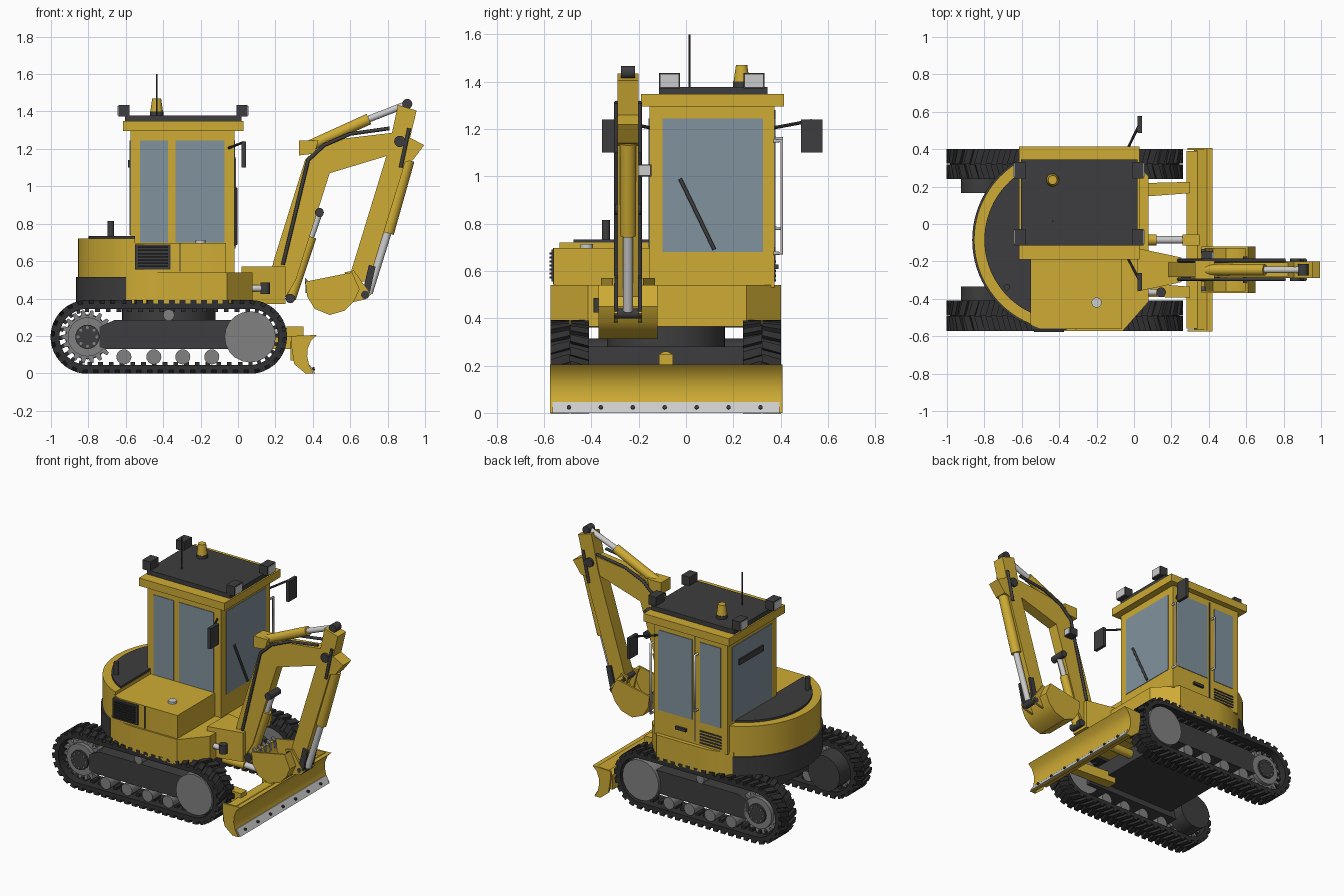
import bpy, bmesh, math
from mathutils import Vector

if "Cube" in bpy.data.objects:
    bpy.data.objects.remove(bpy.data.objects["Cube"])

def mat(name, c):
    m = bpy.data.materials.new(name)
    m.diffuse_color = (*c, 1)
    m.use_nodes = True
    m.node_tree.nodes["Principled BSDF"].inputs["Base Color"].default_value = m.diffuse_color
    return m

YELLOW = mat("yellow paint", (0.62, 0.41, 0.035))
DARK = mat("dark trim", (0.048, 0.048, 0.05))
RUBBER = mat("rubber", (0.03, 0.03, 0.032))
GLASS = mat("window glass", (0.22, 0.29, 0.34))
GREY = mat("grey metal", (0.22, 0.22, 0.22))
LIGHT = mat("bright metal", (0.6, 0.6, 0.6))
CY = -0.085                       # centre line of the undercarriage
SWING = (-0.37, CY)               # slewing centre
BY = -0.245                       # centre line of the digging arm

def finish(name, bm, m):
    bmesh.ops.recalc_face_normals(bm, faces=bm.faces[:])
    me = bpy.data.meshes.new(name)
    bm.to_mesh(me)
    bm.free()
    me.materials.append(m)
    ob = bpy.data.objects.new(name, me)
    bpy.context.collection.objects.link(ob)
    return ob

def extrude(name, pts, lo, hi, m, axis='y'):
    """Closed profile (xz or xy) extruded along y or z."""
    bm = bmesh.new()
    put = (lambda p, t: (p[0], t, p[1])) if axis == 'y' else (lambda p, t: (p[0], p[1], t))
    a = [bm.verts.new(put(p, lo)) for p in pts]
    b = [bm.verts.new(put(p, hi)) for p in pts]
    bm.faces.new(a)
    bm.faces.new(b)
    for i in range(len(pts)):
        j = (i + 1) % len(pts)
        bm.faces.new((a[i], a[j], b[j], b[i]))
    return finish(name, bm, m)

def box(name, x, y, z, m):
    return extrude(name, [(x[0], y[0]), (x[1], y[0]), (x[1], y[1]), (x[0], y[1])], z[0], z[1], m, 'z')

def rod(name, p, q, r, m, r2=None, n=20):
    p, q = Vector(p), Vector(q)
    bm = bmesh.new()
    bmesh.ops.create_cone(bm, cap_ends=True, segments=n, radius1=r, radius2=r if r2 is None else r2, depth=(q - p).length)
    bm.transform((q - p).to_track_quat('Z', 'Y').to_matrix().to_4x4())
    bmesh.ops.translate(bm, verts=bm.verts, vec=(p + q) / 2)
    return finish(name, bm, m)

def pin(name, x, z, r, y0, y1, m):
    return rod(name, (x, y0, z), (x, y1, z), r, m)

def tube(name, pts, r, m):
    cu = bpy.data.curves.new(name, 'CURVE')
    cu.dimensions, cu.bevel_depth, cu.bevel_resolution = '3D', r, 2
    cu.use_fill_caps = True
    sp = cu.splines.new('POLY')
    sp.points.add(len(pts) - 1)
    for pt, c in zip(sp.points, pts):
        pt.co = (*c, 1)
    cu.materials.append(m)
    ob = bpy.data.objects.new(name, cu)
    bpy.context.collection.objects.link(ob)

def circle(cx, cz, r, n, a0=0.0, a1=2 * math.pi):
    return [(cx + r * math.cos(a0 + (a1 - a0) * i / n), cz + r * math.sin(a0 + (a1 - a0) * i / n)) for i in range(n + 1)]

# ---- tracks: belt, chevron lugs, wheels
XR, XF, ZC = -0.805, 0.065, 0.195
RUN, ARC = XF - XR, math.pi * 0.18
TOTAL = 2 * (RUN + ARC)

def loop(s, r):
    s %= TOTAL
    if s < RUN: return XR + s, ZC - r
    s -= RUN
    if s < ARC:
        a = -math.pi / 2 + s / 0.18
        return XF + r * math.cos(a), ZC + r * math.sin(a)
    s -= ARC
    if s < RUN: return XF - s, ZC + r
    a = math.pi / 2 + (s - RUN) / 0.18
    return XR + r * math.cos(a), ZC + r * math.sin(a)

def loop_block(bm, s0, s1, shift, r0, r1, ya, yb):
    """Block on the belt path; its yb end is shifted along the path."""
    v = [bm.verts.new((c[0], y, c[1])) for y, d in ((ya, 0), (yb, shift))
         for c in (loop(s0 + d, r0), loop(s1 + d, r0), loop(s1 + d, r1), loop(s0 + d, r1))]
    for f in ((0, 1, 2, 3), (4, 5, 6, 7), (0, 1, 5, 4), (1, 2, 6, 5), (2, 3, 7, 6), (3, 0, 4, 7)):
        bm.faces.new([v[i] for i in f])

for side, sgn in (("right", -1), ("left", 1)):
    yo, yi = CY + sgn * 0.487, CY + sgn * 0.325
    ym = (yo + yi) / 2
    bm = bmesh.new()
    n = 50
    for i in range(n):
        s, st = i * TOTAL / n, TOTAL / n
        for half in (0, 0.5):
            loop_block(bm, s + half * st, s + (half + 0.5) * st, 0, 0.15, 0.178, yo, yi)
        loop_block(bm, s, s + 0.033, 0.022, 0.176, 0.197, yo, ym + sgn * 0.002)
        loop_block(bm, s + 0.03, s + 0.063, 0.022, 0.176, 0.197, yi, ym - sgn * 0.002)
        loop_block(bm, s, s + 0.025, 0, 0.133, 0.152, ym - 0.03, ym + 0.03)
    finish(side + "_track", bm, RUBBER)
    ya, yb = yi + sgn * 0.03, yo - sgn * 0.025
    extrude(side + "_track_frame", [(-0.74, 0.14), (-0.70, 0.13), (0.03, 0.13), (0.03, 0.25), (-0.04, 0.285), (-0.66, 0.285), (-0.74, 0.25)], yi, yb, DARK)
    pin(side + "_idler", XF, ZC, 0.137, ya, yo - sgn * 0.005, GREY)
    teeth = []
    for i in range(18):
        for da, r in ((-0.12, 0.115), (-0.06, 0.143), (0.06, 0.143), (0.12, 0.115)):
            a = i * math.pi / 9 + da
            teeth.append((XR + r * math.cos(a), ZC + r * math.sin(a)))
    extrude(side + "_sprocket", teeth, ym - 0.03, ym + 0.03, GREY)
    pin(side + "_sprocket_plate", XR, ZC, 0.105, ym, yb, GREY)
    pin(side + "_sprocket_hub", XR, ZC, 0.065, ym, yo - sgn * 0.012, DARK)
    for i in range(8):
        a = i * math.pi / 4
        pin(side + "_hub_bolt", XR + 0.05 * math.cos(a), ZC + 0.05 * math.sin(a), 0.008, ym, yo - sgn * 0.005, GREY)
    pin(side + "_drive_motor", XR, ZC, 0.12, ym, yi - sgn * 0.075, DARK)
    for x in (-0.61, -0.45, -0.295, -0.14):
        pin(side + "_roller", x, 0.088, 0.04, ya, yb + sgn * 0.01, GREY)
    pin(side + "_carrier_roller", -0.37, 0.312, 0.03, ya, yb, GREY)
    # dozer blade push arm
    extrude(side + "_blade_arm", [(-0.1, CY + sgn * 0.22), (0.3, CY + sgn * 0.25), (0.3, CY + sgn * 0.31), (-0.1, CY + sgn * 0.30)], 0.13, 0.2, YELLOW, 'z')

# ---- undercarriage and turntable
box("undercarriage", (-0.66, -0.04), (CY - 0.34, CY + 0.34), (0.17, 0.28), DARK)
rod("turntable", (*SWING, 0.27), (*SWING, 0.37), 0.25, DARK, n=48)

# ---- dozer blade
front = [(0.42, 0.205), (0.39, 0.175), (0.372, 0.13), (0.37, 0.09), (0.38, 0.045), (0.405, 0.0)]
extrude("blade", front + [(0.38, 0.0), (0.33, 0.045), (0.32, 0.12), (0.34, 0.17), (0.39, 0.205)], -0.57, 0.40, YELLOW)
for y in (-0.575, 0.395):
    extrude("blade_end", front + [(0.36, 0.0), (0.30, 0.05), (0.285, 0.15), (0.285, 0.2)], y, y + 0.012, YELLOW)
box("blade_beam", (0.28, 0.35), (-0.56, 0.39), (0.07, 0.17), YELLOW)
extrude("cutting_edge", [(0.385, 0.045), (0.413, 0.0), (0.405, 0.0), (0.378, 0.045)], -0.565, 0.395, LIGHT)
for i in range(7):
    y = -0.495 + 0.135 * i
    rod("edge_bolt", (0.385, y, 0.02), (0.41, y, 0.025), 0.009, DARK, n=8)
rod("blade_cylinder", (-0.05, CY, 0.23), (0.12, CY, 0.23), 0.03, YELLOW)
rod("blade_rod", (0.1, CY, 0.23), (0.29, CY, 0.22), 0.02, LIGHT)
box("blade_lug", (0.26, 0.35), (CY - 0.03, CY + 0.03), (0.13, 0.25), YELLOW)

# ---- rotating body
def rear(r, xcut):
    a = math.acos((xcut - SWING[0]) / r)
    return circle(*SWING, r, 28, a, 2 * math.pi - a)

extrude("counterweight", rear(0.495, -0.6), 0.36, 0.515, DARK, 'z')
extrude("rear_cowl", rear(0.485, -0.55), 0.515, 0.72, YELLOW, 'z')
extrude("rear_deck_plate", rear(0.43, -0.552), 0.72, 0.734, DARK, 'z')
a = math.acos(-0.23 / 0.487)
deck = circle(*SWING, 0.487, 8, math.pi / 2, a)
deck2 = circle(*SWING, 0.487, 8, 2 * math.pi - a, 1.5 * math.pi)
extrude("deck", deck + deck2 + [(-0.06, -0.572), (0.078, -0.415), (0.078, 0.255), (-0.06, 0.402)], 0.365, 0.54, YELLOW, 'z')
extrude("engine_cover", [(-0.56, -0.535), (-0.5, -0.56), (-0.065, -0.56), (-0.065, -0.15), (-0.56, -0.15)], 0.54, 0.698, YELLOW, 'z')
box("engine_grille", (-0.55, -0.36), (-0.568, -0.53), (0.555, 0.69), DARK)
for i in range(7):
    z = 0.568 + i * 0.017
    box("grille_slat", (-0.535, -0.375), (-0.578, -0.56), (z, z + 0.008), RUBBER)
box("cover_seam", (-0.313, -0.307), (-0.563, -0.55), (0.545, 0.697), DARK)
rod("fuel_cap", (-0.2, -0.42, 0.69), (-0.2, -0.42, 0.713), 0.027, LIGHT)
rod("exhaust", (-0.68, -0.338, 0.72), (-0.68, -0.338, 0.815), 0.017, DARK)

# ---- cab
box("cab", (-0.575, -0.02), (-0.155, 0.375), (0.53, 1.3), YELLOW)
box("roof", (-0.615, 0.03), (-0.19, 0.415), (1.295, 1.348), YELLOW)
box("roof_panel", (-0.605, 0.02), (-0.115, 0.345), (1.348, 1.378), DARK)
for x0, x1 in ((-0.525, -0.375), (-0.335, -0.072)):
    box("right_window", (x0, x1), (-0.159, -0.15), (0.70, 1.245), GLASS)
for x0, x1 in ((-0.525, -0.37), (-0.31, -0.055)):
    box("left_window", (x0, x1), (0.37, 0.379), (0.70, 1.245), GLASS)
box("windscreen", (-0.025, -0.016), (-0.1, 0.325), (0.68, 1.245), GLASS)
box("rear_window", (-0.579, -0.57), (-0.1, 0.325), (0.74, 1.245), GLASS)
box("rear_vent", (-0.587, -0.57), (0.0, 0.26), (1.1, 1.14), DARK)
rod("wiper", (-0.01, -0.025, 0.99), (-0.01, 0.12, 0.69), 0.008, DARK)
box("door_seam", (-0.335, -0.327), (0.37, 0.378), (0.56, 1.28), DARK)
box("door_latch", (-0.27, -0.19), (0.37, 0.39), (0.608, 0.628), DARK)
for i in range(5):
    z = 0.555 + i * 0.02
    box("side_louver", (-0.53, -0.37), (0.37, 0.381), (z, z + 0.009), DARK)
for name, x, z0, z1 in (("grab_rail", -0.018, 0.675, 1.15), ("door_handle", -0.35, 0.78, 1.16)):
    tube(name, [(x, 0.37, z0), (x, 0.405, z0), (x, 0.405, z1), (x, 0.37, z1)], 0.008, LIGHT)

# ---- roof fittings and mirrors
for x, s in ((-0.61, -1), (0.022, 1)):
    for y in (-0.07, 0.288):
        box("work_lamp", (x - 0.03, x + 0.03), (y - 0.044, y + 0.044), (1.372, 1.436), DARK)
        box("lamp_lens", (x + s * 0.025, x + s * 0.034), (y - 0.038, y + 0.038), (1.378, 1.43), LIGHT)
rod("beacon_base", (-0.435, 0.235, 1.37), (-0.435, 0.235, 1.4), 0.036, DARK)
rod("beacon", (-0.435, 0.235, 1.398), (-0.435, 0.235, 1.47), 0.034, YELLOW, 0.024)
rod("antenna", (-0.435, 0.015, 1.37), (-0.435, 0.015, 1.6), 0.004, DARK, n=8)
for y0, y1, ya, yb in ((0.37, 0.53, 0.487, 0.578), (-0.15, -0.3, -0.355, -0.262)):
    box("mirror", (0.02, 0.042), (ya, yb), (1.1, 1.24), DARK)
    rod("mirror_arm", (-0.05, y0, 1.205), (0.028, y1, 1.235), 0.007, DARK, n=8)

# ---- swing bracket
extrude("swing_bracket", [(0.02, -0.13), (0.14, -0.155), (0.255, -0.18), (0.255, -0.31), (0.14, -0.335), (0.02, -0.36)], 0.37, 0.57, YELLOW, 'z')
rod("swing_rod", (0.0, -0.365, 0.455), (0.14, -0.365, 0.455), 0.018, LIGHT)
rod("swing_pin", (0.145, -0.365, 0.425), (0.145, -0.365, 0.485), 0.026, DARK)

# ---- boom, arm and their cylinders
extrude("boom", [(0.17, 0.5), (0.19, 0.6), (0.36, 1.145), (0.475, 1.245), (0.86, 1.29), (0.9, 1.24), (0.87, 1.185), (0.49, 1.07), (0.31, 0.5), (0.25, 0.4)], BY - 0.038, BY + 0.038, YELLOW)
extrude("arm", [(0.855, 1.435), (0.955, 1.405), (0.92, 1.26), (0.995, 1.22), (0.935, 1.14), (0.895, 1.13), (0.72, 0.56), (0.69, 0.49), (0.60, 0.495), (0.60, 0.53), (0.805, 1.2)], BY - 0.044, BY + 0.044, YELLOW)
extrude("cylinder_bracket", [(0.325, 1.165), (0.41, 1.175), (0.43, 1.245), (0.325, 1.245)], BY - 0.05, BY + 0.05, YELLOW)
for name, p, mid, q, r in (("boom", (0.28, 0.4), (0.39, 0.73), (0.435, 0.86), 0.03),
                           ("arm", (0.37, 1.21), (0.70, 1.36), (0.905, 1.44), 0.03),
                           ("bucket", (0.91, 1.14), (0.80, 0.75), (0.70, 0.43), 0.034)):
    P, M, Q = [(c[0], BY, c[1]) for c in (p, mid, q)]
    rod(name + "_cylinder", P, M, r, YELLOW)
    rod(name + "_rod", M, Q, r * 0.6, LIGHT)
for x, z, r, w in ((0.28, 0.4, 0.025, 0.05), (0.435, 0.86, 0.024, 0.055), (0.865, 1.24, 0.03, 0.06), (0.905, 1.44, 0.027, 0.03), (0.6, 0.52, 0.016, 0.07), (0.68, 0.42, 0.022, 0.06)):
    pin("pivot_pin", x, z, r, BY - w, BY + w, DARK)
for y in (BY - 0.05, BY + 0.05):
    tube("hose", [(0.24, y, 0.58), (0.375, y, 1.14), (0.46, y, 1.22), (0.6, y, 1.28), (0.81, y, 1.31)], 0.01, DARK)
    rod("arm_hose", (0.915, y, 1.31), (0.87, y, 1.1), 0.01, DARK)
    extrude("bucket_link", [(0.70, 0.58), (0.735, 0.57), (0.70, 0.41), (0.66, 0.41)], y - 0.008, y + 0.008, DARK)
box("boom_lamp", (0.36, 0.42), (-0.205, -0.145), (1.0, 1.05), DARK)
box("boom_lamp_lens", (0.42, 0.427), (-0.2, -0.15), (1.003, 1.047), LIGHT)

# ---- bucket: curved shell, side plates, ears, teeth
outer = [(0.36, 0.49), (0.37, 0.41), (0.41, 0.345), (0.49, 0.312), (0.57, 0.335), (0.62, 0.385), (0.65, 0.45), (0.61, 0.54)]
inner = [(x + (0.5 - x) * 0.13, z + (0.46 - z) * 0.13) for x, z in outer]
extrude("bucket_shell", outer + inner[::-1], BY - 0.12, BY + 0.12, YELLOW)
for y in (BY - 0.125, BY + 0.113):
    extrude("bucket_side", outer, y, y + 0.012, YELLOW)
for y in (BY - 0.06, BY + 0.045):
    extrude("bucket_ear", [(0.57, 0.54), (0.62, 0.55), (0.71, 0.42), (0.68, 0.395), (0.61, 0.38)], y, y + 0.015, YELLOW)
for i in range(5):
    y = BY - 0.1 + 0.05 * i
    extrude("bucket_tooth", [(0.358, 0.51), (0.362, 0.43), (0.385, 0.43), (0.38, 0.49)], y - 0.012, y + 0.012, GREY)

# ---- smooth round parts, keep edges sharp
for ob in bpy.data.objects:
    ob.select_set(ob.type == 'MESH')
    if ob.type == 'MESH':
        bpy.context.view_layer.objects.active = ob
bpy.ops.object.shade_smooth_by_angle(angle=math.radians(30))
